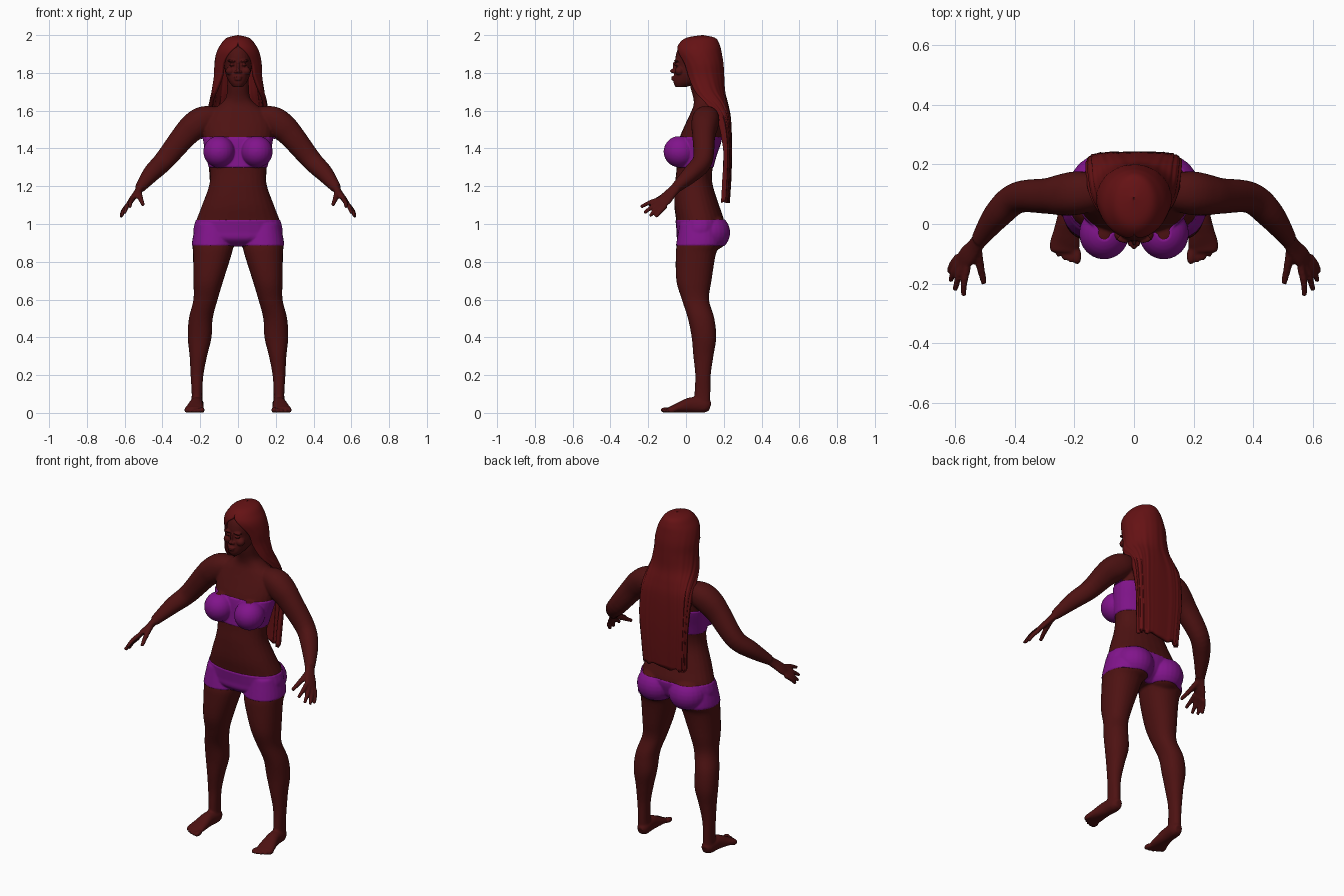
import bpy
import bmesh
import math
from mathutils import Vector, Matrix

if "Cube" in bpy.data.objects:
    bpy.data.objects.remove(bpy.data.objects["Cube"], do_unlink=True)


# ---------- helpers ----------
def material(name, colour):
    mat = bpy.data.materials.new(name)
    mat.use_nodes = True
    mat.diffuse_color = (*colour, 1)
    for node in mat.node_tree.nodes:
        if node.type == 'BSDF_PRINCIPLED':
            node.inputs["Base Color"].default_value = (*colour, 1)
            node.inputs["Roughness"].default_value = 0.7
    return mat


def spline(rows, steps):
    """Smooth curve through rows of numbers."""
    out = []
    for i in range(len(rows) - 1):
        a, b = rows[max(i - 1, 0)], rows[i]
        c, d = rows[i + 1], rows[min(i + 2, len(rows) - 1)]
        for k in range(steps):
            t = k / steps
            out.append([q + 0.5 * t * (r - p + t * (2*p - 5*q + 4*r - s + t * (3*(q - r) + s - p)))
                        for p, q, r, s in zip(a, b, c, d)])
    out.append(list(rows[-1]))
    return out


def spow(value, power):
    return math.copysign(abs(value) ** (2 / power), value)


def loft(bm, path, ref=None, steps=5, count=28, power=2.2):
    """Closed tube through (x, y, z, radius u, radius v); level rings without ref."""
    rows, rings = spline(path, steps), []
    for i, row in enumerate(rows):
        u, v = Vector((1, 0, 0)), Vector((0, 1, 0))
        if ref:
            ahead, behind = rows[min(i + 1, len(rows) - 1)], rows[max(i - 1, 0)]
            along = Vector(ahead[:3]) - Vector(behind[:3])
            u = along.cross(Vector(ref)).normalized()
            v = u.cross(along).normalized()
        ring = []
        for k in range(count):
            a = math.tau * k / count
            ring.append(bm.verts.new(Vector(row[:3]) + u * row[3] * spow(math.cos(a), power)
                                     + v * row[4] * spow(math.sin(a), power)))
        rings.append(ring)
    for lower, upper in zip(rings, rings[1:]):
        for k in range(count):
            j = (k + 1) % count
            bm.faces.new((lower[k], lower[j], upper[j], upper[k]))
    bm.faces.new(rings[0][::-1])
    bm.faces.new(rings[-1])


def trunk(bm, rows):
    """Centred loft from (z, half width, front y, back y)."""
    loft(bm, [(0, (f + b) / 2, z, w, (b - f) / 2) for z, w, f, b in rows])


def ball(bm, centre, radii):
    matrix = Matrix.Translation(centre) @ Matrix.Diagonal((*radii, 1))
    bmesh.ops.create_uvsphere(bm, u_segments=24, v_segments=14, radius=1, matrix=matrix)


def mirror_x(bm):
    copy = bmesh.ops.duplicate(bm, geom=bm.verts[:] + bm.edges[:] + bm.faces[:])
    for item in copy["geom"]:
        if isinstance(item, bmesh.types.BMVert):
            item.co.x *= -1


def make_object(name, bm, mat):
    mesh = bpy.data.meshes.new(name)
    bm.to_mesh(mesh)
    mesh.materials.append(mat)
    mesh.shade_smooth()
    ob = bpy.data.objects.new(name, mesh)
    bpy.context.collection.objects.link(ob)
    return ob


def fuse(ob, voxel, rounds):
    """Blend overlapping solids into one soft skin."""
    remesh = ob.modifiers.new("blend", 'REMESH')
    remesh.mode, remesh.voxel_size = 'VOXEL', voxel
    smooth = ob.modifiers.new("soften", 'SMOOTH')
    smooth.factor, smooth.iterations = 0.5, rounds
    ready = ob.evaluated_get(bpy.context.evaluated_depsgraph_get())
    mesh = bpy.data.meshes.new_from_object(ready)
    ob.modifiers.clear()
    ob.data = mesh
    mesh.shade_smooth()


skin = material("dark brown skin", (0.075, 0.006, 0.006))
red = material("dark red hair", (0.13, 0.006, 0.007))
purple = material("purple cloth", (0.22, 0.007, 0.26))

# ---------- limbs, one side then mirrored ----------
bm = bmesh.new()
# leg
loft(bm, [(.13, .07, 1, .09, .1), (.132, .068, .9, .108, .115), (.136, .052, .84, .102, .106),
          (.157, .042, .7, .079, .093), (.172, .05, .6, .064, .072), (.197, .08, .5, .063, .07),
          (.203, .095, .4, .063, .065), (.21, .092, .3, .046, .053), (.217, .09, .2, .034, .041),
          (.217, .087, .1, .028, .042), (.217, .085, .02, .032, .042)])
# foot and toes
loft(bm, [(.215, .127, .03, .02, .024), (.215, .1, .038, .034, .037), (.22, .03, .042, .036, .041),
          (.226, -.03, .03, .045, .029), (.232, -.07, .02, .051, .019), (.232, -.092, .016, .046, .015)],
     ref=(0, 0, 1))
for i in range(5):
    size = .015 if i == 0 else .0125 - .0007 * i
    ball(bm, (.191 + .0205 * i, -.107 + .002 * i * i, size), (size, .03 - .002 * i, size))
# arm
loft(bm, [(.1, .11, 1.565, .055, .055), (.18, .105, 1.552, .072, .072), (.235, .098, 1.515, .074, .07),
          (.288, .094, 1.462, .066, .06), (.39, .088, 1.337, .054, .052), (.458, .03, 1.268, .046, .046),
          (.52, -.055, 1.19, .027, .027)], ref=(0, 1, 0))
# palm
loft(bm, [(.51, -.042, 1.202, .026, .024), (.535, -.078, 1.166, .031, .017),
          (.56, -.108, 1.133, .037, .015), (.576, -.128, 1.11, .034, .012)], ref=(.78, -.05, .62))
# fingers and thumb
index, little = Vector((.558, -.143, 1.13)), Vector((.588, -.108, 1.094))
tips = [(.572, -.24, 1.09), (.6, -.222, 1.058), (.616, -.192, 1.042), (.62, -.16, 1.036)]
for i, tip in enumerate(tips):
    base = index.lerp(little, i / 3)
    bend = base.lerp(Vector(tip), .5) + Vector((.004, 0, .004))
    loft(bm, [(*base, .013, .013), (*bend, .012, .012), (*tip, .009, .009)], ref=(1, 0, .3), count=12)
loft(bm, [(.528, -.078, 1.17, .018, .018), (.516, -.14, 1.135, .014, .014), (.502, -.2, 1.1, .01, .01)],
     ref=(1, 0, .3), count=12)
# bust and seat
ball(bm, (.1, -.032, 1.383), (.08, .083, .08))
ball(bm, (.105, .125, .955), (.108, .105, .1))
mirror_x(bm)

# ---------- torso and neck ----------
trunk(bm, [(.885, .12, .0, .12), (.92, .205, -.042, .17), (.96, .232, -.046, .19), (1.02, .22, -.052, .2),
           (1.1, .19, -.062, .175), (1.2, .154, -.06, .143), (1.27, .148, -.052, .138),
           (1.35, .163, -.045, .155), (1.45, .182, -.035, .187), (1.53, .186, -.003, .192),
           (1.59, .16, .025, .187), (1.63, .1, .04, .17), (1.67, .064, .038, .152),
           (1.74, .057, .02, .14), (1.8, .055, .02, .14)])
bmesh.ops.recalc_face_normals(bm, faces=bm.faces)
body = make_object("body", bm, skin)
bm.free()
fuse(body, .006, 4)

# ---------- clothing, split from the body by height ----------
bm = bmesh.new()
bm.from_mesh(body.data)
TOP, SHORTS = (1.3, 1.46, .197), (.885, 1.022, .3)
for low, high, wide in (TOP, SHORTS):
    for place, axis in (((0, 0, low), (0, 0, 1)), ((0, 0, high), (0, 0, 1)),
                        ((wide, 0, 0), (1, 0, 0)), ((-wide, 0, 0), (1, 0, 0))):
        bmesh.ops.bisect_plane(bm, geom=bm.verts[:] + bm.edges[:] + bm.faces[:],
                               plane_co=place, plane_no=axis, dist=.0002)


def inside(face, zone):
    centre = face.calc_center_median()
    return zone[0] < centre.z < zone[1] and abs(centre.x) < zone[2]


def garment(name, zone):
    cloth = bm.copy()
    cloth.normal_update()
    bmesh.ops.delete(cloth, geom=[f for f in cloth.faces if not inside(f, zone)], context='FACES')
    for v in cloth.verts:
        if not v.is_boundary:
            v.co += v.normal * .004
    make_object(name, cloth, purple)
    cloth.free()


garment("bandeau_top", TOP)
garment("shorts", SHORTS)
covered = [f for f in bm.faces if inside(f, TOP) or inside(f, SHORTS)]
bmesh.ops.delete(bm, geom=covered, context='FACES')
bm.to_mesh(body.data)
bm.free()

# ---------- head ----------
bm = bmesh.new()
ball(bm, (.031, -.05, 1.843), (.015, .012, .007))     # eye
ball(bm, (.032, -.05, 1.864), (.025, .014, .007))     # brow
ball(bm, (.012, -.064, 1.806), (.009, .01, .008))     # nostril
ball(bm, (.042, -.035, 1.81), (.024, .025, .022))     # cheek
mirror_x(bm)
trunk(bm, [(1.725, .024, -.055, .0), (1.75, .046, -.066, .07), (1.79, .064, -.064, .13),
           (1.84, .073, -.054, .165), (1.88, .076, -.056, .172), (1.93, .07, -.04, .165),
           (1.97, .045, .01, .14)])
ball(bm, (0, -.07, 1.81), (.011, .015, .011))         # nose tip
ball(bm, (0, -.058, 1.835), (.008, .013, .028))       # nose bridge
ball(bm, (0, -.065, 1.777), (.023, .014, .006))       # upper lip
ball(bm, (0, -.064, 1.766), (.02, .014, .007))        # lower lip
bmesh.ops.recalc_face_normals(bm, faces=bm.faces)
head = make_object("head", bm, skin)
bm.free()
fuse(head, .004, 2)

# ---------- long hair: rows of z, half width, front y, back y, sweep, squareness ----------
bm = bmesh.new()
locks = spline([(2, .002, .085, .09, 180, 2), (1.985, .06, .0, .155, 180, 2), (1.95, .092, -.04, .178, 178, 2),
                (1.91, .113, -.05, .188, 158, 2), (1.85, .125, -.035, .198, 141, 2),
                (1.78, .128, -.02, .202, 135, 2), (1.7, .14, .0, .207, 120, 2.2),
                (1.63, .154, .05, .224, 100, 2.8), (1.55, .16, .11, .238, 92, 3.5),
                (1.4, .158, .15, .243, 90, 4), (1.25, .148, .145, .24, 90, 4), (1.12, .14, .14, .232, 90, 4)], 5)
columns, grid = 90, []
for z, wide, front, back, sweep, square in locks:
    row = []
    for k in range(columns + 1):
        s = 2 * k / columns - 1
        a = math.radians(min(sweep, 180)) * s
        fall = min(max((1.95 - z) / .4, 0), 1)
        ridge = 1 + fall * (.012 * math.sin(31 * s) + .01 * math.sin(53 * s + 1))
        drop = .008 * math.sin(17 * s) if z < 1.13 else 0
        row.append(bm.verts.new((wide * ridge * spow(math.sin(a), square),
                                 (front + back) / 2 + (back - front) / 2 * ridge * spow(math.cos(a), square),
                                 z + drop)))
    grid.append(row)
for upper, lower in zip(grid, grid[1:]):
    for k in range(columns):
        bm.faces.new((upper[k], lower[k], lower[k + 1], upper[k + 1]))
bmesh.ops.remove_doubles(bm, verts=bm.verts, dist=.0002)
bmesh.ops.recalc_face_normals(bm, faces=bm.faces)
outer = max(bm.faces, key=lambda f: f.calc_center_median().y)
if outer.normal.y < 0:
    bmesh.ops.reverse_faces(bm, faces=bm.faces)
hair = make_object("long_hair", bm, red)
bm.free()
shell = hair.modifiers.new("thickness", 'SOLIDIFY')
shell.thickness, shell.offset = .02, -1
bpy.ops.object.select_all(action='DESELECT')
hair.select_set(True)
bpy.context.view_layer.objects.active = hair
bpy.ops.object.shade_smooth_by_angle(angle=math.radians(50))
